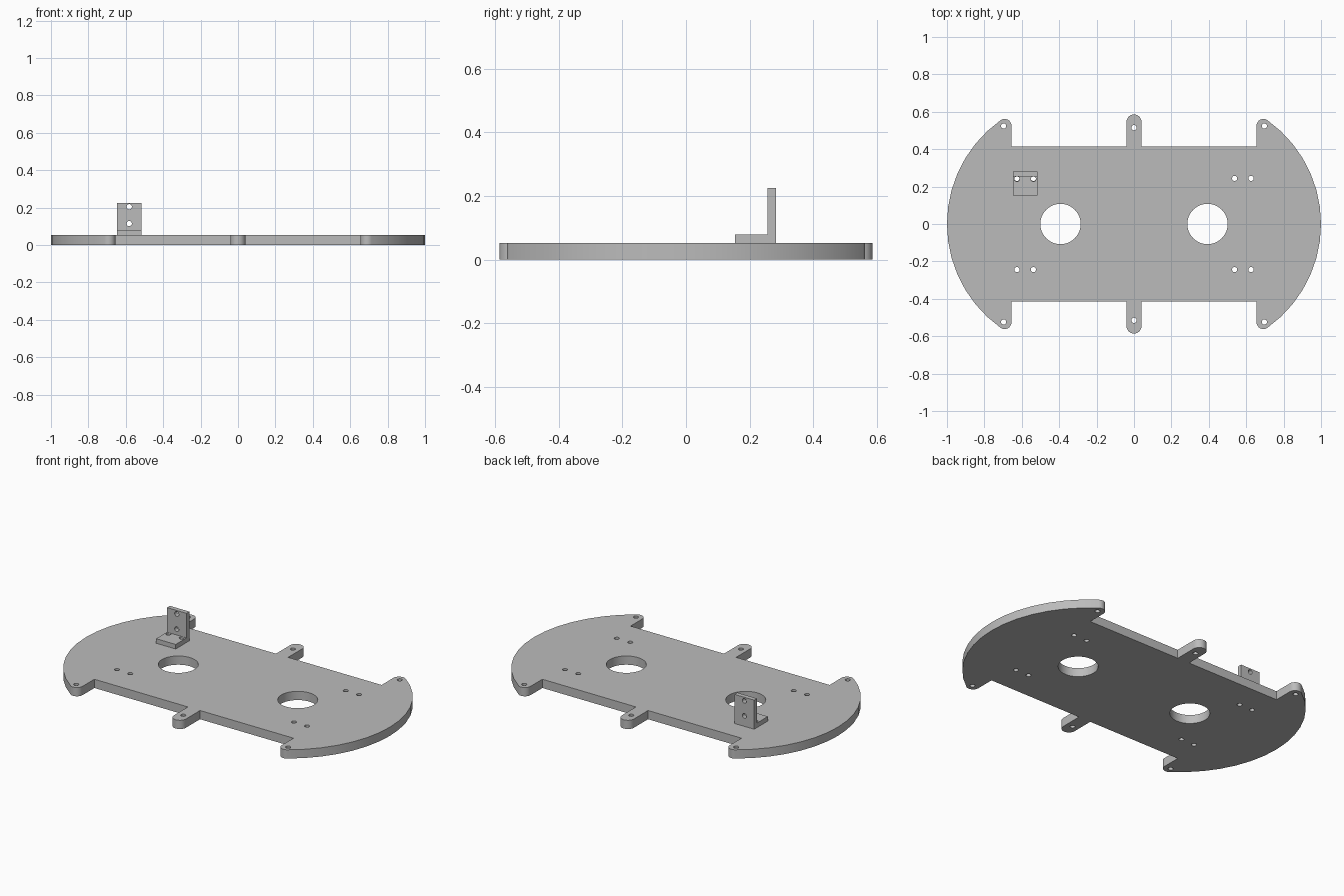
import bpy, bmesh
from math import sin, cos, radians, atan2, degrees
from mathutils import Matrix

cube = bpy.data.objects.get("Cube")
if cube:
    bpy.data.objects.remove(cube, do_unlink=True)

grey = bpy.data.materials.new("plain_grey")
grey.use_nodes = True
grey.diffuse_color = (0.5, 0.5, 0.5, 1)
grey.node_tree.nodes["Principled BSDF"].inputs["Base Color"].default_value = (0.5, 0.5, 0.5, 1)


def arc(cx, cy, r, start, end, steps):
    """Points along an arc, angles in degrees."""
    angles = [radians(start + (end - start) * i / steps) for i in range(steps + 1)]
    return [(cx + r * cos(a), cy + r * sin(a)) for a in angles]


def circle(cx, cy, r, steps=24):
    return arc(cx, cy, r, 0, 360, steps)[:-1]


def slab(name, outline, holes, thickness, matrix):
    """Flat plate with through holes, extruded from a filled 2D outline."""
    curve = bpy.data.curves.new(name + "_profile", "CURVE")
    curve.dimensions = "2D"
    curve.fill_mode = "BOTH"
    curve.extrude = thickness / 2
    for loop in [outline] + holes:
        spline = curve.splines.new("POLY")
        spline.points.add(len(loop) - 1)
        for point, (x, y) in zip(spline.points, loop):
            point.co = (x, y, 0, 1)
        spline.use_cyclic_u = True
    helper = bpy.data.objects.new(name + "_profile", curve)
    bpy.context.collection.objects.link(helper)
    bpy.context.view_layer.update()
    graph = bpy.context.evaluated_depsgraph_get()
    mesh = bpy.data.meshes.new_from_object(helper.evaluated_get(graph))
    bpy.data.objects.remove(helper, do_unlink=True)

    # Weld the caps to the walls
    bm = bmesh.new()
    bm.from_mesh(mesh)
    bmesh.ops.remove_doubles(bm, verts=bm.verts, dist=0.0001)
    bmesh.ops.transform(bm, matrix=matrix, verts=bm.verts)
    bmesh.ops.recalc_face_normals(bm, faces=bm.faces)
    bm.to_mesh(mesh)
    bm.free()
    mesh.name = name
    mesh.materials.clear()
    mesh.materials.append(grey)
    obj = bpy.data.objects.new(name, mesh)
    bpy.context.collection.objects.link(obj)
    bpy.ops.object.select_all(action="DESELECT")
    obj.select_set(True)
    bpy.context.view_layer.objects.active = obj
    bpy.ops.object.shade_smooth_by_angle(angle=radians(30))
    return obj


def rectangle(x0, x1, y0, y1):
    return [(x0, y0), (x1, y0), (x1, y1), (x0, y1)]


# Base plate: one quarter of the outline, mirrored to all four
THICK = 0.052
SIDE_X, SIDE_R = 0.32, 0.68
HORN_X, HORN_Y, HORN_R = 0.692, 0.525, 0.037
TAB_W, TAB_Y, EDGE_Y = 0.04, 0.586, 0.414
sweep = degrees(atan2(HORN_Y, HORN_X - SIDE_X))

quarter = arc(SIDE_X, 0, SIDE_R, 0, sweep, 7)
quarter += arc(HORN_X, HORN_Y, HORN_R, sweep, 180, 8)[1:]
quarter += [(HORN_X - HORN_R, EDGE_Y), (TAB_W, EDGE_Y)]
quarter += arc(0, TAB_Y - TAB_W, TAB_W, 0, 90, 6)
half = quarter + [(-x, y) for x, y in reversed(quarter[:-1])]
outline = half + [(x, -y) for x, y in reversed(half[1:-1])]

# Wheel openings and screw holes
SCREW = 0.014
holes = [circle(s * 0.393, 0, 0.108, 40) for s in (-1, 1)]
for sy in (-1, 1):
    holes.append(circle(0, sy * 0.515, SCREW))
    for sx in (-1, 1):
        holes.append(circle(sx * 0.697, sy * 0.524, SCREW))
        for x in (0.538, 0.626):
            holes.append(circle(sx * x, sy * 0.244, SCREW))
slab("base_plate", outline, holes, THICK, Matrix.Translation((0, 0, THICK / 2)))

# Angle bracket: foot lying on the plate, upright behind it
X0, X1, WALL = -0.646, -0.517, 0.027
FOOT_Y, BACK_Y, TOP_Z = 0.153, 0.282, 0.225
foot_holes = [circle(x, 0.24, SCREW) for x in (-0.626, -0.538)]
slab("bracket_foot", rectangle(X0, X1, FOOT_Y, BACK_Y - WALL), foot_holes, WALL,
     Matrix.Translation((0, 0, THICK + WALL / 2)))

upright_holes = [circle((X0 + X1) / 2, z, SCREW) for z in (0.114, 0.204)]
slab("bracket_upright", rectangle(X0, X1, THICK, TOP_Z), upright_holes, WALL,
     Matrix.Translation((0, BACK_Y - WALL / 2, 0)) @ Matrix.Rotation(radians(90), 4, "X"))
